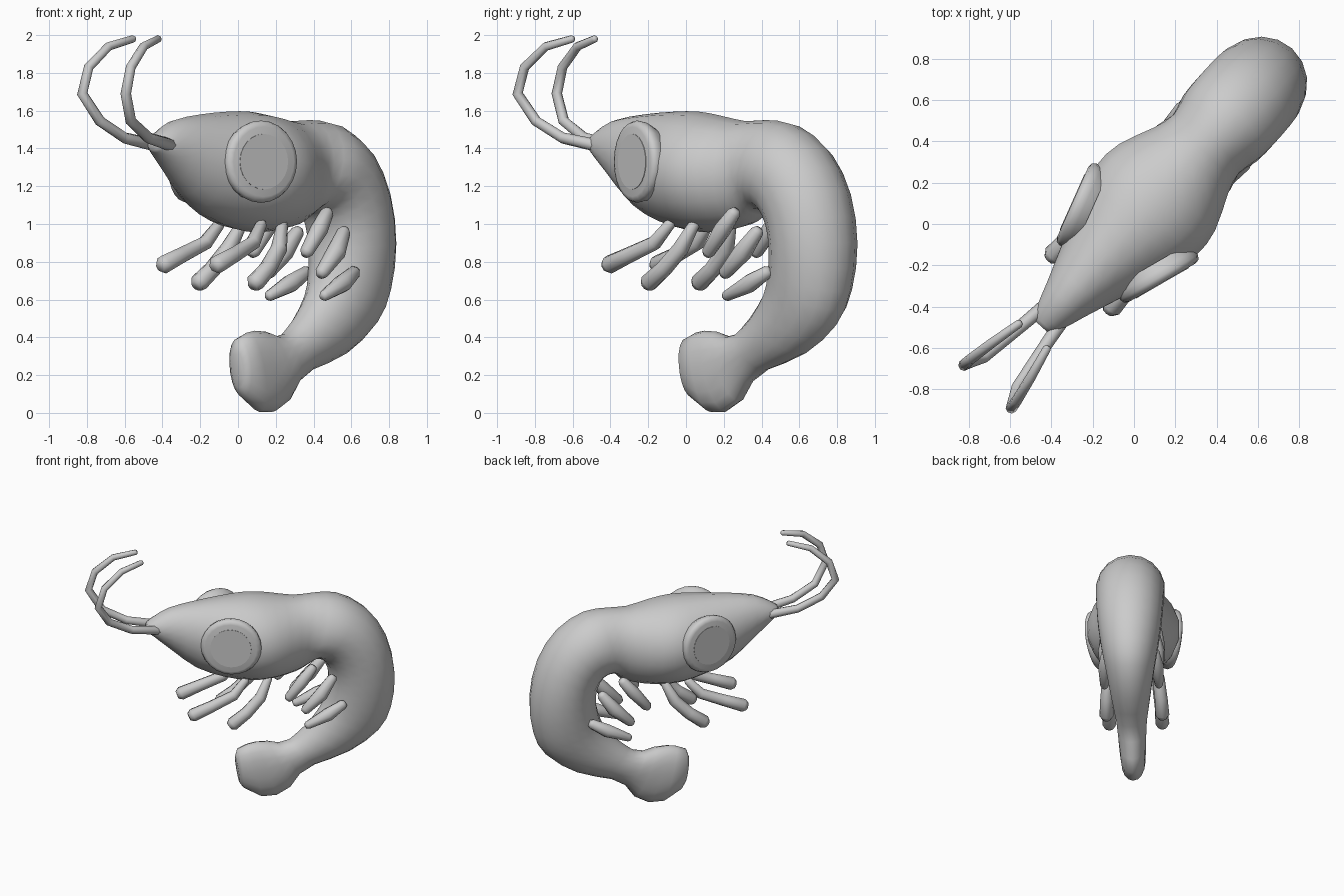
import bpy, bmesh, math
from mathutils import Vector, Matrix

if "Cube" in bpy.data.objects:
    bpy.data.objects.remove(bpy.data.objects["Cube"], do_unlink=True)

grey = bpy.data.materials.new("shell grey")
grey.use_nodes = True
GREY = (0.6, 0.6, 0.6, 1)
grey.diffuse_color = GREY
grey.node_tree.nodes["Principled BSDF"].inputs["Base Color"].default_value = GREY

# The animal lies along a diagonal: s runs head to back, t is sideways
TURN = Matrix.Rotation(math.radians(48), 4, 'Z')


def loft(name, rings, angle=60):
    """Skin a list of vertex rings, close both ends and turn into place."""
    bm = bmesh.new()
    loops = [[bm.verts.new(TURN @ p) for p in ring] for ring in rings]
    n = len(loops[0])
    for a, b in zip(loops, loops[1:]):
        for i in range(n):
            j = (i + 1) % n
            bm.faces.new((a[i], a[j], b[j], b[i]))
    bm.faces.new(loops[0][::-1])
    bm.faces.new(loops[-1])
    bmesh.ops.recalc_face_normals(bm, faces=bm.faces)
    mesh = bpy.data.meshes.new(name)
    bm.to_mesh(mesh)
    bm.free()
    mesh.materials.append(grey)
    ob = bpy.data.objects.new(name, mesh)
    bpy.context.collection.objects.link(ob)
    bpy.ops.object.select_all(action='DESELECT')
    ob.select_set(True)
    bpy.context.view_layer.objects.active = ob
    bpy.ops.object.shade_smooth_by_angle(angle=math.radians(angle))


def ring(centre, u, v, n):
    steps = [2 * math.pi * i / n for i in range(n)]
    return [centre + u * math.cos(a) + v * math.sin(a) for a in steps]


def section(s1, z1, s2, z2, width):
    """Elliptical body section between an outer and an inner point."""
    outer, inner = Vector((s1, 0, z1)), Vector((s2, 0, z2))
    return ring((outer + inner) / 2, (outer - inner) / 2,
                Vector((0, width, 0)), 18)


def refine(rows):
    """Add a smoothly interpolated row between each pair of rows."""
    result = [rows[0]]
    for i in range(len(rows) - 1):
        before, after = rows[max(i - 1, 0)], rows[min(i + 2, len(rows) - 1)]
        result.append([(9 * (b + c) - a - d) / 16 for a, b, c, d
                       in zip(before, rows[i], rows[i + 1], after)])
        result.append(rows[i + 1])
    return result


def limb(name, path, radii, n=8):
    """Tapered tube with rounded ends."""
    pts = [Vector(p) for p in path]
    first = (pts[0] - pts[1]).normalized() * radii[0] * 0.6
    last = (pts[-1] - pts[-2]).normalized() * radii[-1] * 0.6
    pts = [pts[0] + first] + pts + [pts[-1] + last]
    radii = [radii[0] * 0.6] + list(radii) + [radii[-1] * 0.6]
    side = Vector((0, 1, 0))
    rings = []
    for i, (p, r) in enumerate(zip(pts, radii)):
        tangent = pts[min(i + 1, len(pts) - 1)] - pts[max(i - 1, 0)]
        u = tangent.cross(side).normalized()
        v = tangent.cross(u).normalized()
        rings.append(ring(p, u * r, v * r, n))
    loft(name, rings)


# Body: outer point, inner point (s, z) and half width, from snout to tail
body = [
    (-.67, 1.455, -.67, 1.39, .04), (-.62, 1.49, -.62, 1.35, .08),
    (-.5, 1.55, -.49, 1.23, .125), (-.3, 1.58, -.32, 1.085, .195),
    (-.08, 1.595, -.12, 1.0, .272), (.09, 1.595, .07, .96, .33),
    (.24, 1.575, .24, .96, .318), (.42, 1.545, .4, .985, .245),
    (.56, 1.55, .48, 1.02, .215), (.74, 1.53, .54, 1.07, .243),
    (.94, 1.405, .61, 1.05, .248), (1.085, 1.18, .655, .97, .242),
    (1.145, .9, .665, .87, .23), (1.12, .64, .645, .75, .205),
    (1.03, .46, .6, .64, .175), (.82, .31, .49, .51, .14),
    (.56, .225, .38, .42, .11),
]
# Tail fan: flattened sections with a pinched middle
fan = [
    (.45, .16, .3, .405, .11), (.38, .06, .22, .43, .105),
    (.28, .005, .13, .435, .1), (.17, .005, .07, .425, .095),
    (.04, .085, 0, .395, .085), (.01, .13, -.02, .335, .05),
]
rings = [section(*row) for row in refine(body)]
for row in fan:
    lobes = section(*row)
    middle = lobes[0].lerp(lobes[9], 0.5)
    for p in lobes:
        p.y *= 0.85 + 0.15 * min(1, (p - middle).length / 0.2)
    rings.append(lobes)
loft("body", rings)

# Limb paths on one side (s, t, z) with radii
limbs = {
    "antenna": ([(-.58, .055, 1.415), (-.8, .085, 1.455), (-.97, .11, 1.545),
                 (-1.06, .155, 1.69), (-1.015, .15, 1.83), (-.885, .125, 1.94),
                 (-.73, .09, 1.98)],
                [.034, .03, .029, .028, .026, .024, .02]),
    "front_leg": ([(.02, .15, 1.0), (-.07, .17, .9), (-.24, .185, .835),
                   (-.375, .19, .785)], [.03, .04, .044, .05]),
    "second_leg": ([(.19, .145, 1.0), (.125, .18, .87), (.02, .195, .765),
                    (-.085, .2, .69)], [.03, .044, .046, .05]),
    "front_swimmer": ([(.505, .18, 1.06), (.43, .19, .97), (.33, .19, .85)],
                      [.036, .047, .036]),
    "middle_swimmer": ([(.655, .165, .96), (.57, .185, .85), (.45, .19, .74)],
                       [.036, .052, .036]),
    "rear_swimmer": ([(.73, .17, .745), (.62, .185, .685), (.465, .195, .62)],
                     [.036, .05, .03]),
}

# Eye profile: radius and offset along the eye axis
eye_profile = [(.19, -.1), (.212, -.06), (.218, -.03), (.208, -.008),
               (.185, 0)]
pupil_profile = [(.147, -.01), (.147, .003)]

# Mirrored pairs: the side with positive t is the model's right
for label, sign in (("right", 1), ("left", -1)):
    for part, (path, radii) in limbs.items():
        limb(f"{label}_{part}", [(s, sign * t, z) for s, t, z in path], radii)

    toe = math.radians(18)
    axis = Vector((-math.sin(toe), sign * math.cos(toe), 0))
    across = Vector((math.cos(toe), sign * math.sin(toe), 0))
    centre = Vector((-.12, sign * .292, 1.33))
    for part, profile in (("eye", eye_profile), ("pupil", pupil_profile)):
        loft(f"{label}_{part}",
             [ring(centre + axis * d, across * r, Vector((0, 0, r)), 24)
              for r, d in profile], 50)
